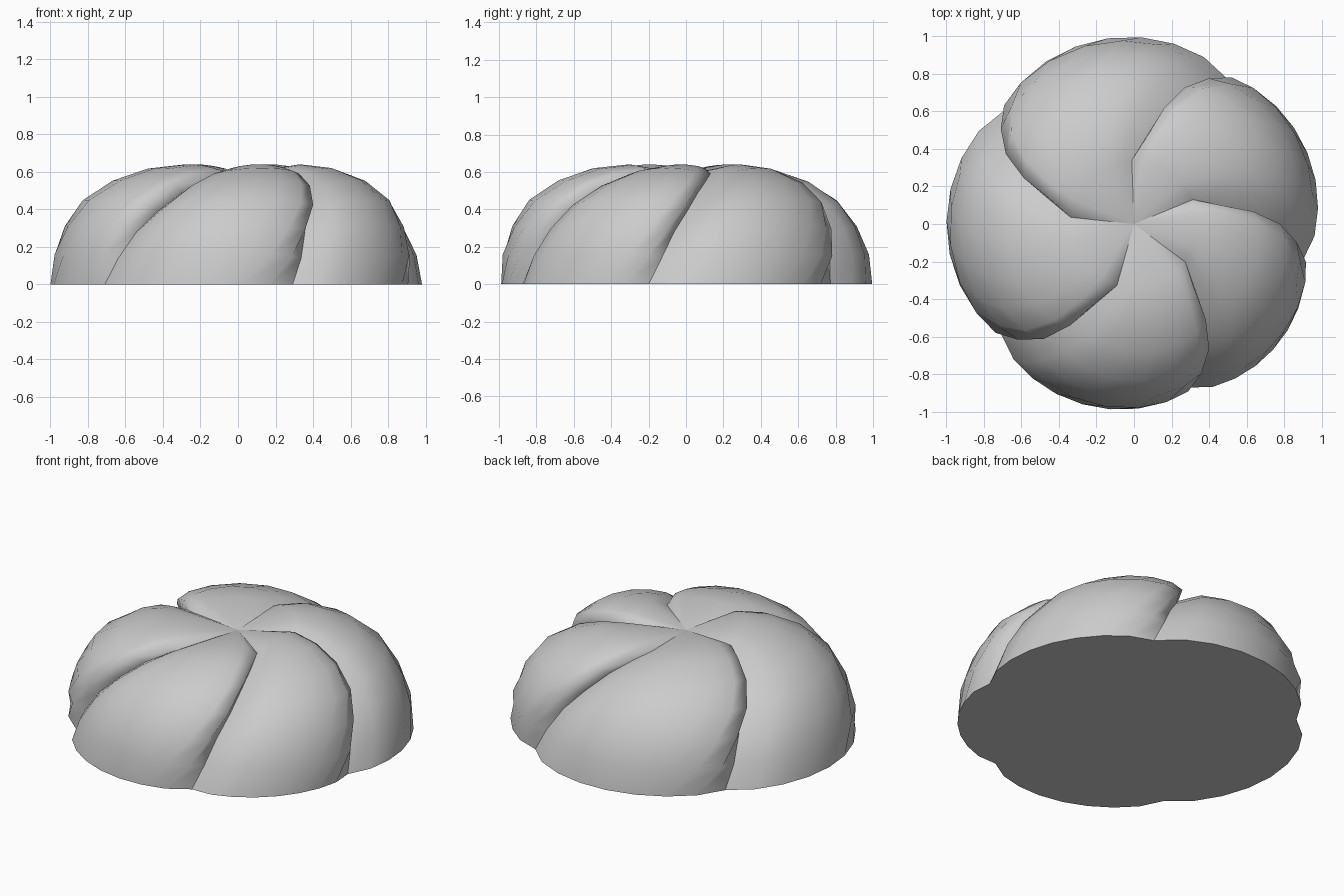
import bpy, bmesh, math

cube = bpy.data.objects.get("Cube")
if cube:
    bpy.data.objects.remove(cube)

# Plain grey material
grey = bpy.data.materials.new("plain grey")
grey.use_nodes = True
colour = (0.6, 0.6, 0.6, 1)
grey.diffuse_color = colour
grey.node_tree.nodes["Principled BSDF"].inputs["Base Color"].default_value = colour

# Seam angles at the base, one per lobe (degrees, anticlockwise)
SEAMS = [-12.5, 57, 139, 219.5, 288.5]
STEPS = 8
# Rows from base to top: seam radius, seam height, ridge radius, ridge height, swirl, overhang
ROWS = [
    (0.92, 0.00, 1.00, 0.00, 0, 0.0),
    (0.88, 0.14, 0.985, 0.16, 4, 0.5),
    (0.80, 0.28, 0.93, 0.31, 8, 0.8),
    (0.70, 0.39, 0.84, 0.45, 13, 1.0),
    (0.57, 0.49, 0.69, 0.555, 19, 1.0),
    (0.45, 0.55, 0.51, 0.62, 26, 0.8),
    (0.34, 0.59, 0.33, 0.64, 35, 0.4),
]


def lobe_point(row, start, width, s):
    """Point across one lobe: s runs from the tucked edge to the overhanging edge."""
    r0, z0, r1, z1, swirl, hang = row
    swell = math.sin(math.pi * s) ** 0.6 if s > 0 else 0
    turn = s + 1.4 * hang * s ** 3 * (1 - s)
    a = math.radians(start + swirl + width * turn)
    r = r0 + (r1 - r0) * swell
    return r * math.cos(a), r * math.sin(a), z0 + (z1 - z0) * swell


bm = bmesh.new()

# Rings of vertices through all five lobes
rings = []
for row in ROWS:
    ring = []
    for i, start in enumerate(SEAMS):
        width = (SEAMS[(i + 1) % len(SEAMS)] - start) % 360
        ring += [bm.verts.new(lobe_point(row, start, width, k / STEPS))
                 for k in range(STEPS)]
    rings.append(ring)

# Swirled sides, top fan and flat underside
n = len(rings[0])
for low, high in zip(rings, rings[1:]):
    for k in range(n):
        j = (k + 1) % n
        bm.faces.new((low[k], low[j], high[j], high[k]))
centre = bm.verts.new((0, 0, 0.585))
for k in range(n):
    bm.faces.new((rings[-1][k], rings[-1][(k + 1) % n], centre))
for face in bm.faces:
    face.smooth = True
bm.faces.new(rings[0][::-1])

# Sharp creases along the seams and the base rim
for k in range(0, n, STEPS):
    line = [ring[k] for ring in rings] + [centre]
    for a, b in zip(line, line[1:]):
        bm.edges.get((a, b)).smooth = False
for k in range(n):
    bm.edges.get((rings[0][k], rings[0][(k + 1) % n])).smooth = False

mesh = bpy.data.meshes.new("swirled_bun")
bm.to_mesh(mesh)
bm.free()
mesh.materials.append(grey)
bun = bpy.data.objects.new("swirled_bun", mesh)
bpy.context.collection.objects.link(bun)
